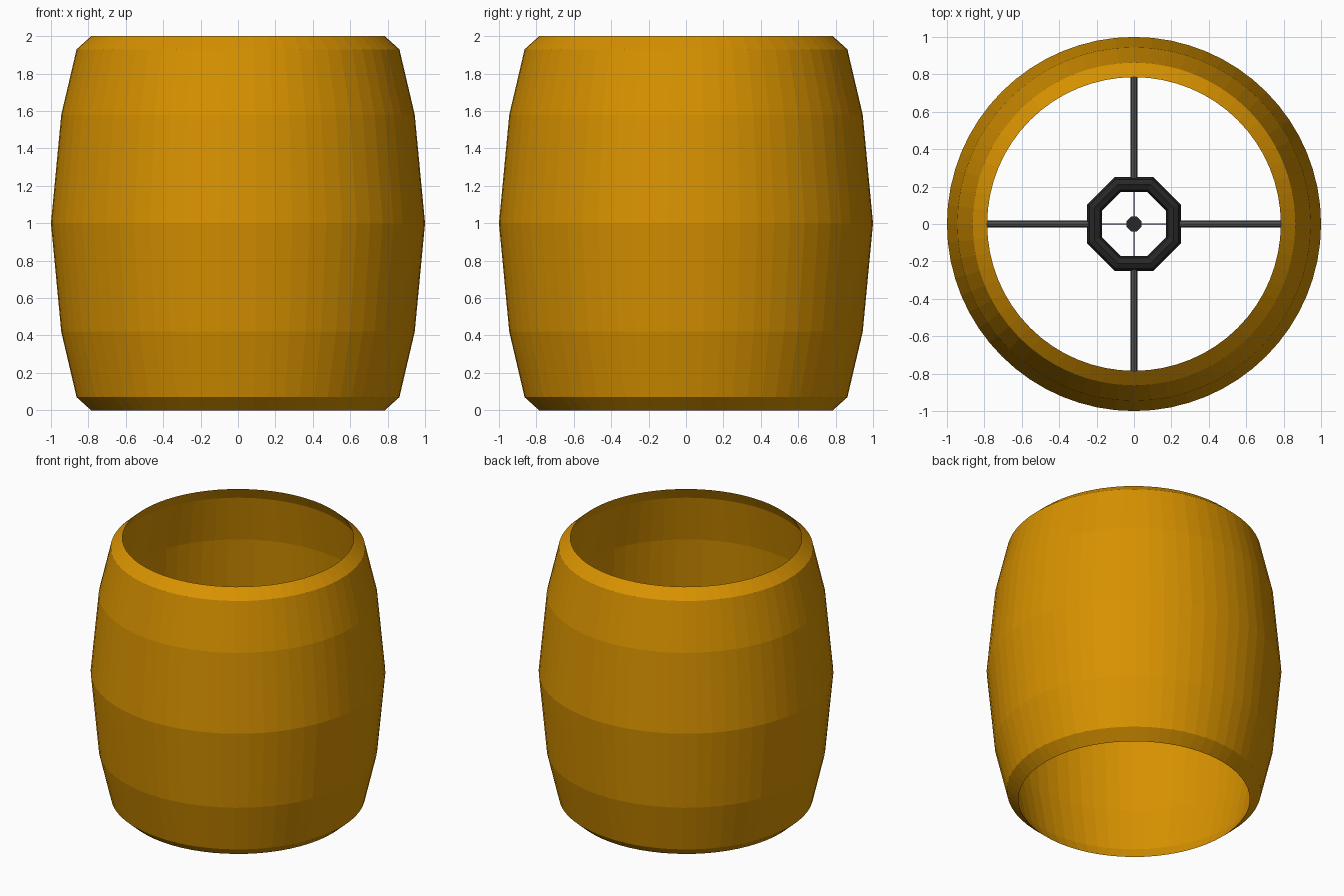
import bpy, math
from math import sin, cos, pi

if "Cube" in bpy.data.objects:
    bpy.data.objects.remove(bpy.data.objects["Cube"])


def material(name, color):
    m = bpy.data.materials.new(name)
    m.diffuse_color = color
    m.use_nodes = True
    m.node_tree.nodes["Principled BSDF"].inputs["Base Color"].default_value = m.diffuse_color
    return m


AMBER = material("amber", (0.68, 0.285, 0.0, 1))
DARK = material("dark_metal", (0.02, 0.02, 0.02, 1))
GREY = material("grey_metal", (0.085, 0.085, 0.085, 1))


def lathe(name, profile, sides, mat, turn=0.0):
    """Revolve a closed (radius, z) profile around z."""
    n = len(profile)
    verts = [(r * cos(turn + 2 * pi * i / sides), r * sin(turn + 2 * pi * i / sides), z)
             for i in range(sides) for r, z in profile]
    faces = []
    for i in range(sides):
        a, b = i * n, (i + 1) % sides * n
        for j in range(n):
            k = (j + 1) % n
            faces.append((a + j, b + j, b + k, a + k))
    mesh = bpy.data.meshes.new(name)
    mesh.from_pydata(verts, [], faces)
    mesh.materials.append(mat)
    obj = bpy.data.objects.new(name, mesh)
    bpy.context.collection.objects.link(obj)
    return obj


def rod(name, r0, r1, radius, z, angle, mat):
    """Horizontal bar running outward from r0 to r1."""
    mid = (r0 + r1) / 2
    bpy.ops.mesh.primitive_cylinder_add(
        vertices=8, radius=radius, depth=r1 - r0,
        location=(mid * cos(angle), mid * sin(angle), z), rotation=(0, pi / 2, angle))
    obj = bpy.context.object
    obj.name = name
    obj.data.materials.append(mat)


# Barrel shade: outer skin up, inner skin down, meeting at the open rims
outer = [(0.785, 0), (0.863, 0.07), (0.945, 0.42), (1.0, 1.0),
         (0.945, 1.58), (0.863, 1.93), (0.785, 2.0)]
inner = [(0.828, 1.915), (0.898, 1.57), (0.95, 1.0), (0.898, 0.43), (0.828, 0.085)]
lathe("shade", outer + inner, 64, AMBER)

# Octagonal fitting ring at mid height
Z = 1.0
ring = [(0.228 + 0.043 * cos(pi / 4 * k), Z + 0.043 * sin(pi / 4 * k)) for k in range(8)]
lathe("fitting_ring", ring, 8, DARK, pi / 8)

# Four spokes to the shade and thin wires to the hub
for k in range(4):
    rod(f"spoke_{k + 1}", 0.22, 0.96, 0.018, Z, k * pi / 2, GREY)
    rod(f"hub_wire_{k + 1}", 0.02, 0.22, 0.004, Z, k * pi / 2, DARK)

# Centre hub
bpy.ops.mesh.primitive_cylinder_add(vertices=8, radius=0.042, depth=0.08,
                                    location=(0, 0, Z), rotation=(0, 0, pi / 8))
hub = bpy.context.object
hub.name = "hub"
hub.data.materials.append(DARK)
